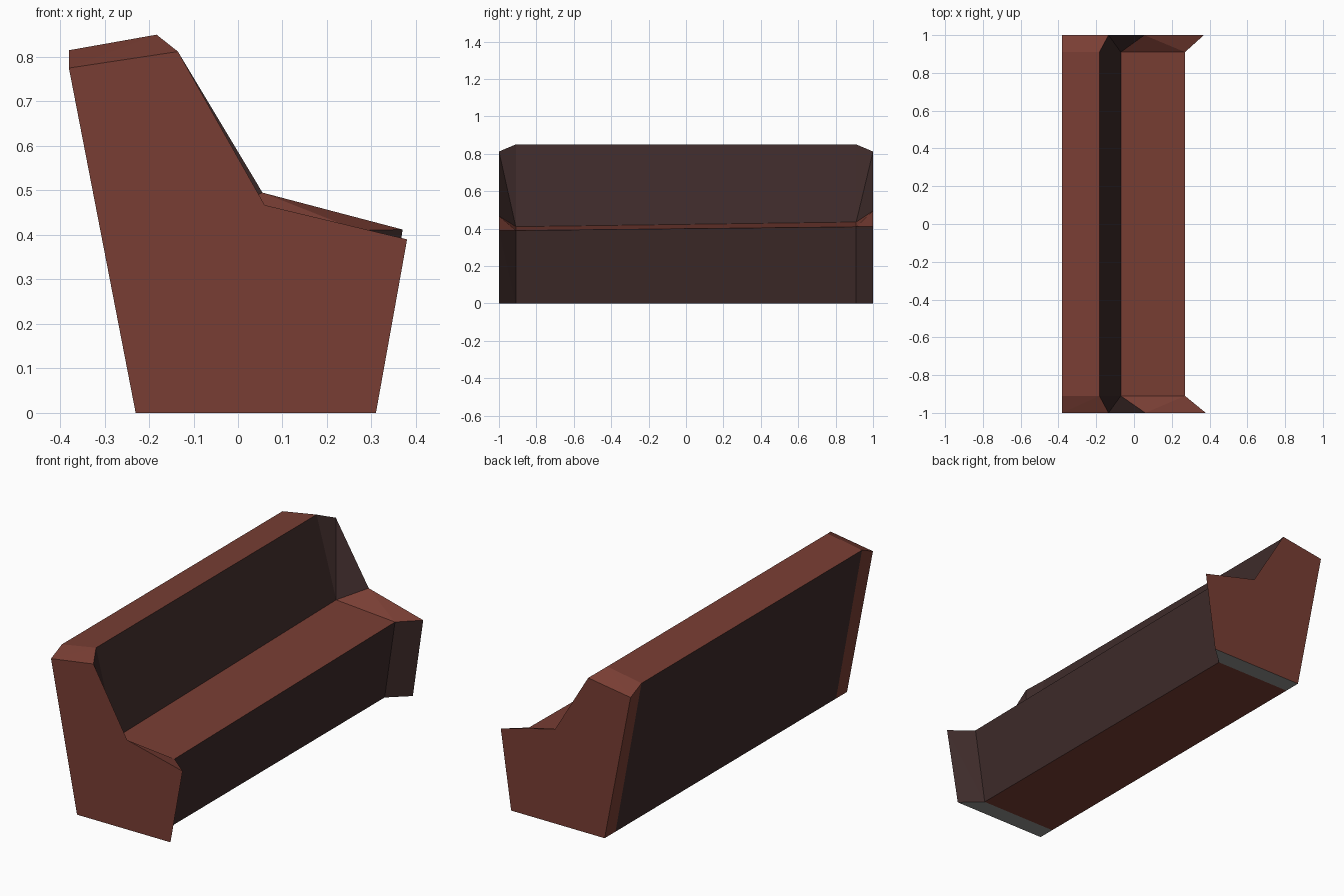
import bpy, bmesh

if "Cube" in bpy.data.objects:
    bpy.data.objects.remove(bpy.data.objects["Cube"])


def material(name, rgb):
    m = bpy.data.materials.new(name)
    m.diffuse_color = (*rgb, 1)
    m.use_nodes = True
    m.node_tree.nodes["Principled BSDF"].inputs["Base Color"].default_value = m.diffuse_color
    return m


BROWN, DARK, GREY = 0, 1, 2
mats = [material("red brown", (0.19, 0.048, 0.034)),
        material("dark brown", (0.048, 0.024, 0.023)),
        material("grey", (0.28, 0.28, 0.27))]

# Side profiles (x, z): back top, front top, seat back, seat front, front foot, back foot
sections = [
    (-1.0, [(-.38, .775), (-.135, .812), (.06, .467), (.38, .39), (.31, 0), (-.23, 0)]),
    (-.91, [(-.38, .815), (-.183, .85), (-.07, .41), (.27, .39), (.21, 0), (-.23, 0)]),
    (.91, [(-.38, .815), (-.183, .85), (-.07, .435), (.27, .41), (.21, 0), (-.23, 0)]),
    (1.0, [(-.38, .775), (-.135, .812), (.055, .495), (.37, .412), (.31, 0), (-.23, 0)]),
]
# Colour per strip: top, backrest, seat, front, underside, back
body_colours = [BROWN, DARK, BROWN, DARK, BROWN, DARK]
end_colours = [BROWN, DARK, BROWN, DARK, GREY, BROWN]

bm = bmesh.new()
rings = [[bm.verts.new((x, y, z)) for x, z in pts] for y, pts in sections]


def face(verts, colour):
    bm.faces.new(verts).material_index = colour


# Long body between the two inner profiles
for i in range(6):
    j = (i + 1) % 6
    face((rings[1][i], rings[1][j], rings[2][j], rings[2][i]), body_colours[i])

# Flared ends: folded strips out to the side panels
for outer, inner in ((rings[0], rings[1]), (rings[3], rings[2])):
    for i in range(6):
        j = (i + 1) % 6
        face((outer[i], outer[j], inner[j]), end_colours[i])
        face((outer[i], inner[j], inner[i]), end_colours[i])
    face(outer, BROWN)

bmesh.ops.recalc_face_normals(bm, faces=bm.faces)
mesh = bpy.data.meshes.new("bench")
bm.to_mesh(mesh)
bm.free()
for m in mats:
    mesh.materials.append(m)
bpy.context.collection.objects.link(bpy.data.objects.new("bench", mesh))
